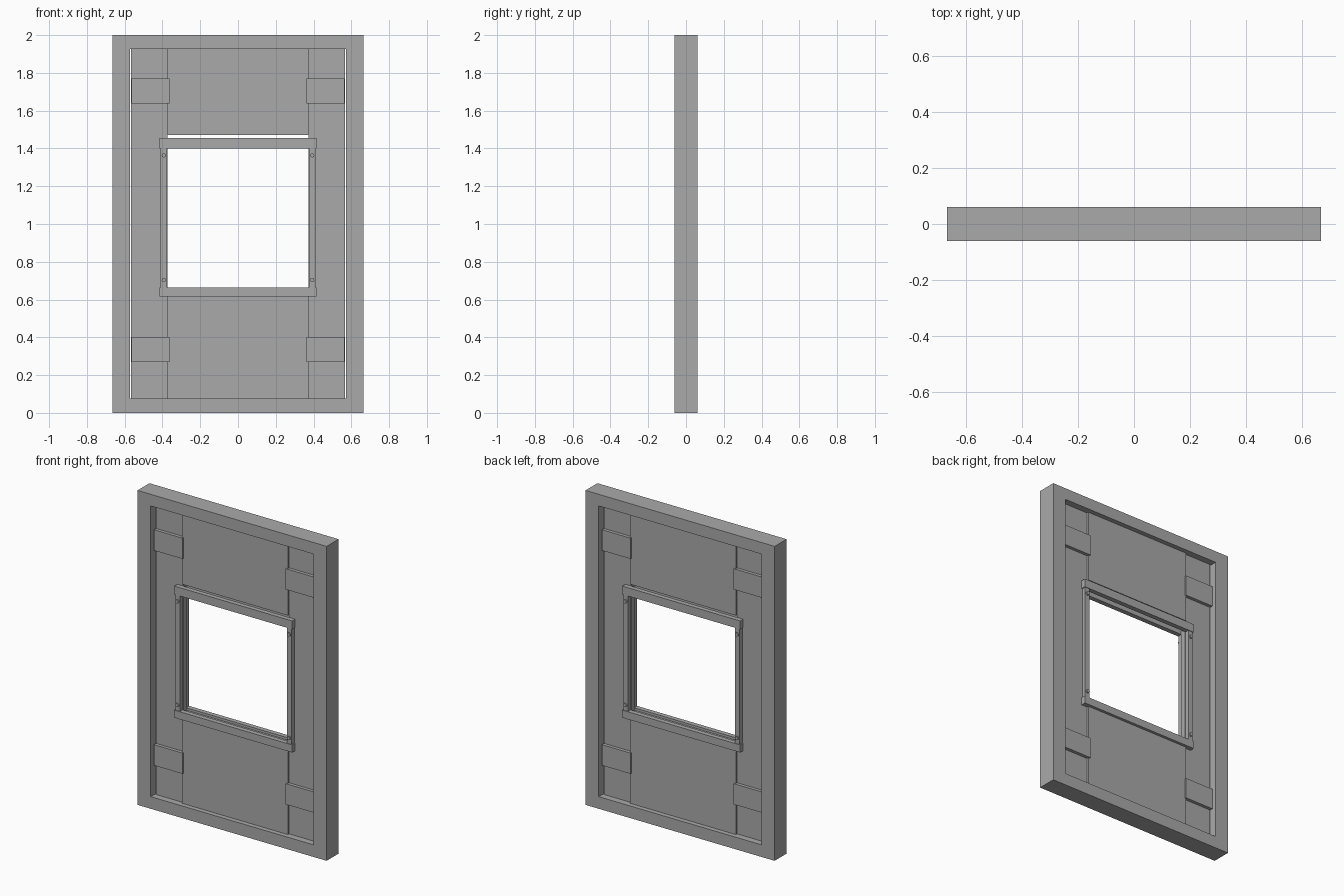
import bpy, bmesh, math
from mathutils import Matrix

if "Cube" in bpy.data.objects:
    bpy.data.objects.remove(bpy.data.objects["Cube"])

grey = bpy.data.materials.new("plain grey")
grey.diffuse_color = (0.4, 0.4, 0.4, 1)
grey.use_nodes = True
grey.node_tree.nodes["Principled BSDF"].inputs["Base Color"].default_value = grey.diffuse_color


def finish(name, bm):
    mesh = bpy.data.meshes.new(name)
    bm.to_mesh(mesh)
    bm.free()
    mesh.materials.append(grey)
    ob = bpy.data.objects.new(name, mesh)
    bpy.context.collection.objects.link(ob)
    return ob


def box(name, x0, x1, y0, y1, z0, z1):
    bm = bmesh.new()
    size = Matrix.Diagonal((x1 - x0, y1 - y0, z1 - z0, 1))
    centre = Matrix.Translation(((x0 + x1) / 2, (y0 + y1) / 2, (z0 + z1) / 2))
    bmesh.ops.create_cube(bm, size=1, matrix=centre @ size)
    return finish(name, bm)


def ring(name, outer, inner, y0, y1):
    """Rectangular frame; outer and inner are (half width, bottom, top)."""
    bm = bmesh.new()
    loops = []
    for y in (y0, y1):
        for w, b, t in (outer, inner):
            loops.append([bm.verts.new((x, y, z)) for x, z in
                          ((-w, b), (w, b), (w, t), (-w, t))])
    fo, fi, bo, bi = loops
    for a, b in ((fo, fi), (fi, bi), (bi, bo), (bo, fo)):
        for i in range(4):
            j = (i + 1) % 4
            bm.faces.new((a[i], a[j], b[j], b[i]))
    bmesh.ops.recalc_face_normals(bm, faces=bm.faces)
    return finish(name, bm)


def rod(name, x, z, radius, y0, y1):
    bm = bmesh.new()
    m = Matrix.Translation((x, (y0 + y1) / 2, z)) @ Matrix.Rotation(math.pi / 2, 4, 'X')
    bmesh.ops.create_cone(bm, cap_ends=True, segments=16, radius1=radius,
                          radius2=radius, depth=y1 - y0, matrix=m)
    return finish(name, bm)


# Half thicknesses of the layers
FRAME, STILE, PANEL, PLATE = 0.06, 0.018, 0.03, 0.039
POST, BAR = 0.044, 0.048
BOTTOM, TOP = 0.077, 1.926

# Outer surround
ring("surround", (0.6655, 0, 2), (0.572, BOTTOM, TOP), -FRAME, FRAME)

# Upper and lower centre panels
box("lower_panel", -0.372, 0.372, -PANEL, PANEL, BOTTOM, 0.65)
box("upper_panel", -0.372, 0.372, -PANEL, PANEL, 1.47, TOP)

for s, side in ((-1, "left"), (1, "right")):
    # Side stiles, with a thin gap to the surround
    a, b = sorted((s * 0.372, s * 0.566))
    box(f"{side}_stile", a, b, -STILE, STILE, BOTTOM, TOP)
    for f, face in ((-1, "front"), (1, "back")):
        # Reinforcing plates across the stiles
        y0, y1 = sorted((f * STILE, f * PLATE))
        a, b = sorted((s * 0.363, s * 0.565))
        for z0, z1, level in ((0.27, 0.402, "lower"), (1.637, 1.769, "upper")):
            box(f"{side}_{face}_{level}_plate", a, b, y0, y1, z0, z1)
        # Window posts and their screws
        y0, y1 = sorted((f * STILE, f * POST))
        a, b = sorted((s * 0.377, s * 0.409))
        box(f"{side}_{face}_window_post", a, b, y0, y1, 0.66, 1.405)
        y0, y1 = sorted((f * POST, f * 0.054))
        for z, level in ((0.703, "lower"), (1.363, "upper")):
            rod(f"{side}_{face}_{level}_screw", s * 0.393, z, 0.011, y0, y1)

# Window head and sill bars on both faces
for f, face in ((-1, "front"), (1, "back")):
    y0, y1 = sorted((f * STILE, f * BAR))
    box(f"{face}_window_sill", -0.415, 0.415, y0, y1, 0.617, 0.665)
    box(f"{face}_window_head", -0.415, 0.415, y0, y1, 1.401, 1.454)
